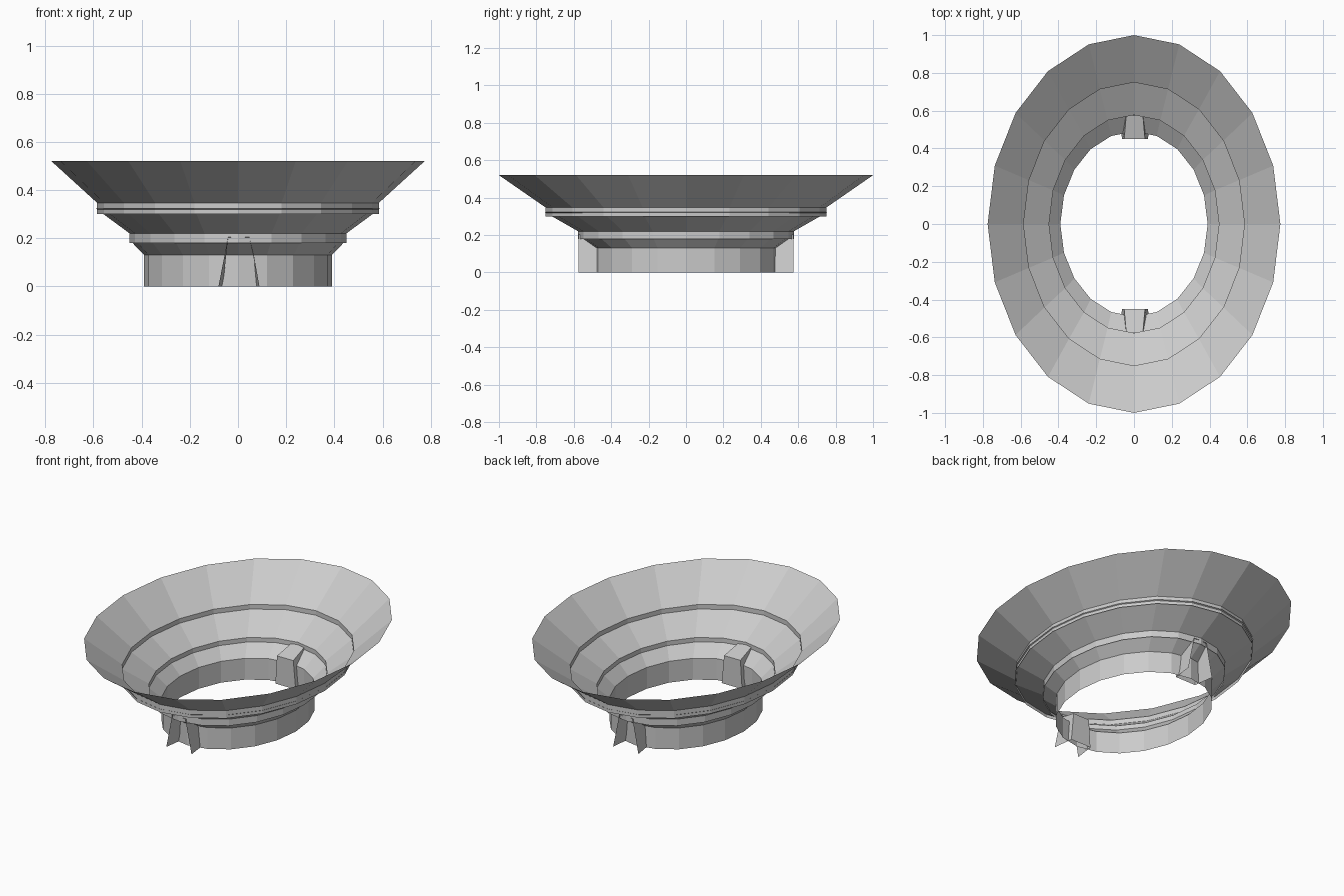
import bpy
from math import sin, cos, pi

if "Cube" in bpy.data.objects:
    bpy.data.objects.remove(bpy.data.objects["Cube"])

SIDES = 20


def make_object(name, verts, faces):
    mesh = bpy.data.meshes.new(name)
    mesh.from_pydata(verts, [], faces)
    mesh.update()
    obj = bpy.data.objects.new(name, mesh)
    bpy.context.collection.objects.link(obj)
    return obj


def oval_band(name, lower, upper):
    """Open strip between two oval rings, each given as (rx, ry, z)."""
    verts = [(rx * cos(2 * pi * i / SIDES), ry * sin(2 * pi * i / SIDES), z)
             for rx, ry, z in (lower, upper) for i in range(SIDES)]
    # wound so that the faces look into the bowl
    faces = [(i, i + SIDES, (i + 1) % SIDES + SIDES, (i + 1) % SIDES)
             for i in range(SIDES)]
    return make_object(name, verts, faces)


# Seating tiers and the upright walls between them
oval_band("field_wall", (0.39, 0.49, 0.0), (0.39, 0.49, 0.13))
oval_band("lower_tier", (0.39, 0.49, 0.13), (0.45, 0.577, 0.193))
oval_band("lower_step_wall", (0.45, 0.577, 0.18), (0.45, 0.577, 0.22))
oval_band("middle_tier", (0.45, 0.577, 0.22), (0.59, 0.757, 0.323))
oval_band("upper_step_wall", (0.585, 0.75, 0.30), (0.585, 0.75, 0.347))
oval_band("upper_tier", (0.585, 0.75, 0.347), (0.775, 1.0, 0.52))


# Entrance tunnels: open below and outside, closed towards the field
def tunnel(name, side):
    inner = [(-0.063, 0.0), (0.074, 0.0), (0.058, 0.172), (-0.052, 0.172)]
    outer = [(-0.081, 0.0), (0.089, 0.0), (0.047, 0.205), (-0.041, 0.205)]
    verts = [(x, side * y, z) for y, ring in ((0.45, inner), (0.575, outer))
             for x, z in ring]
    faces = [(0, 1, 2, 3), (1, 5, 6, 2), (2, 6, 7, 3), (3, 7, 4, 0)]
    if side < 0:
        faces = [f[::-1] for f in faces]
    return make_object(name, verts, faces)


tunnel("front_tunnel", -1)
tunnel("back_tunnel", 1)
